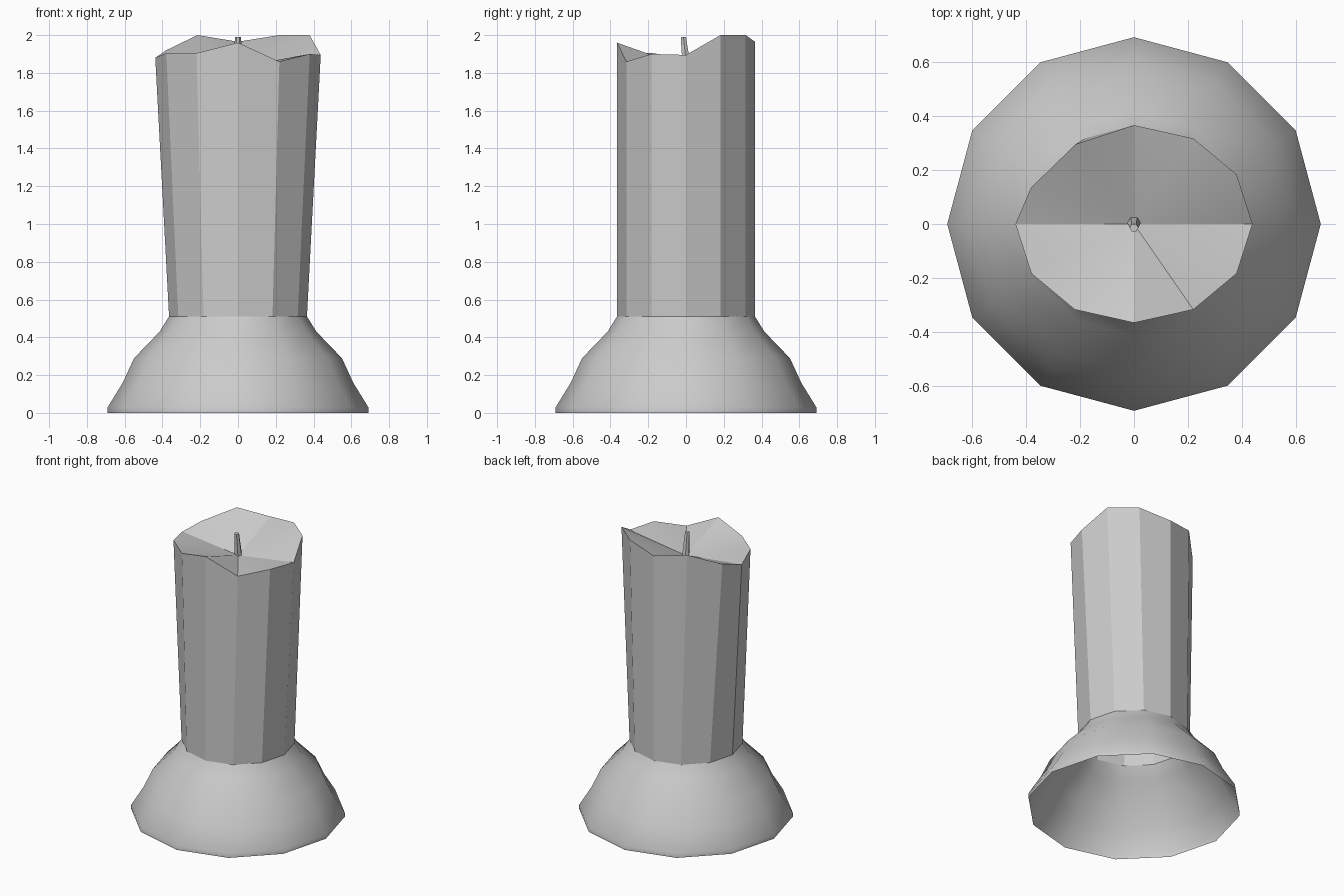
import bpy
from math import cos, sin, pi, radians

if "Cube" in bpy.data.objects:
    bpy.data.objects.remove(bpy.data.objects["Cube"])


def ring(n, rx, ry, z, cx=0, cy=0):
    return [(cx + rx * cos(2 * pi * i / n), cy + ry * sin(2 * pi * i / n), z)
            for i in range(n)]


def loft(name, rings, cap=None, angle=30):
    """Skin a stack of equal rings, optionally closing the top with a fan."""
    n = len(rings[0])
    verts = [v for r in rings for v in r]
    faces = [(k * n + i, k * n + (i + 1) % n, (k + 1) * n + (i + 1) % n, (k + 1) * n + i)
             for k in range(len(rings) - 1) for i in range(n)]
    if cap:
        top = len(verts) - n
        verts.append(cap)
        faces += [(top + i, top + (i + 1) % n, len(verts) - 1) for i in range(n)]
    me = bpy.data.meshes.new(name)
    me.from_pydata(verts, [], faces)
    me.polygons.foreach_set("use_smooth", [True] * len(faces))
    me.set_sharp_from_angle(angle=radians(angle))
    ob = bpy.data.objects.new(name, me)
    bpy.context.collection.objects.link(ob)
    return ob


# Flared, open-bottomed foot
profile = [(0.69, 0), (0.69, 0.03), (0.61, 0.16), (0.55, 0.29), (0.415, 0.43), (0.365, 0.51)]
loft("holder_base", [ring(12, r, r, z) for r, z in profile], angle=35)

# Candle body: oval, uneven melted rim with a sunken centre
heights = [1.895, 2.0, 2.0, 1.965, 2.0, 1.92, 1.88, 1.905, 1.905, 1.96, 1.86, 1.90]
rim = [(x, y, h) for (x, y, _), h in zip(ring(12, 0.438, 0.365, 0), heights)]
rim[4] = (-0.215, 0.295, 2.0)
rim[5] = (-0.38, 0.135, 1.92)
loft("candle", [ring(12, 0.365, 0.365, 0.51), rim], cap=(0, 0, 1.83), angle=25)

# Slightly leaning wick
loft("wick", [ring(6, 0.026, 0.026, 1.82, 0, 0.005), ring(6, 0.016, 0.016, 1.99, 0, -0.014)],
     cap=(0, -0.014, 1.99))
